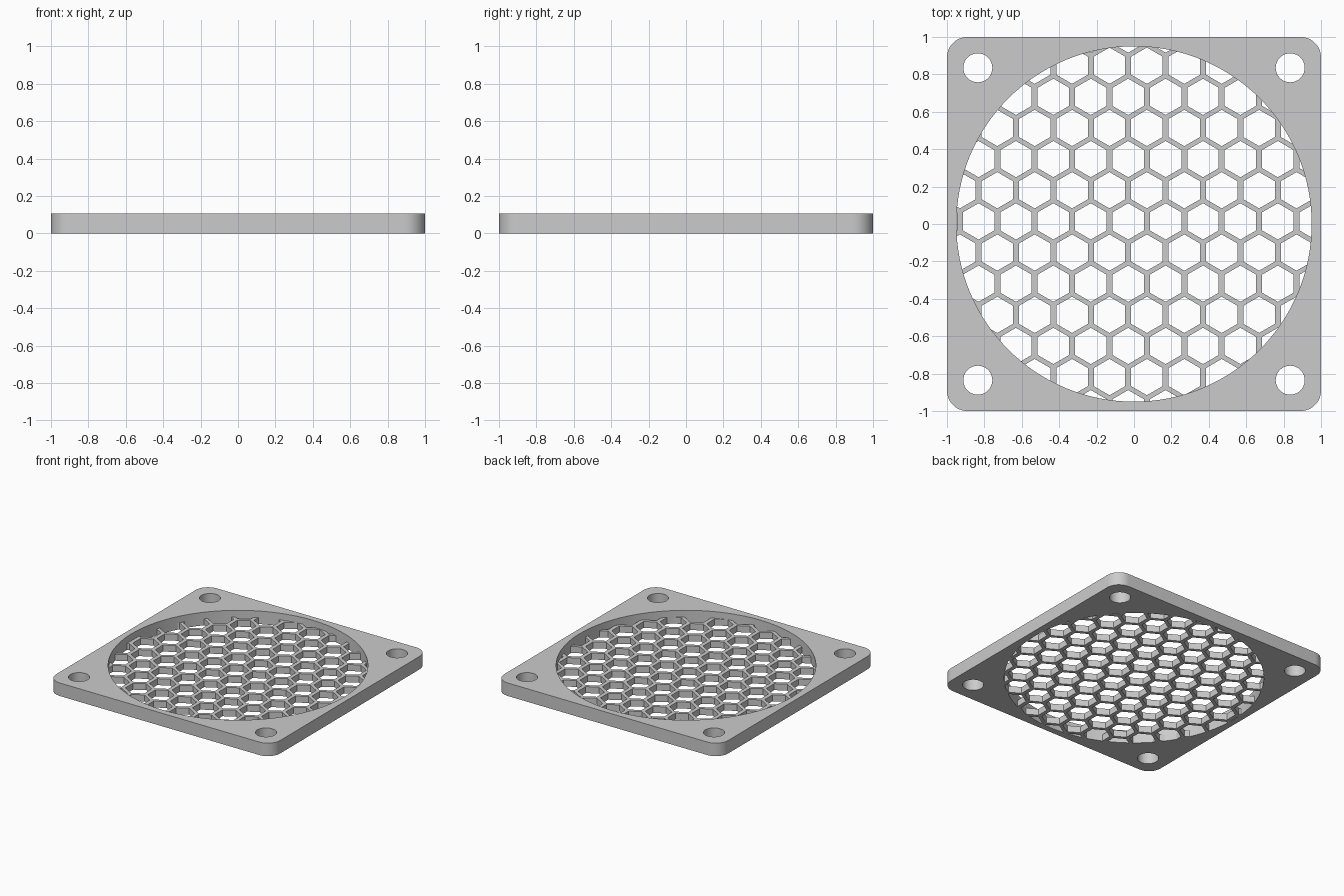
import bpy
import bmesh
from math import sin, cos, pi, hypot, radians

if "Cube" in bpy.data.objects:
    bpy.data.objects.remove(bpy.data.objects["Cube"], do_unlink=True)

THICK, GRILLE = 0.105, 0.052       # frame and grille heights
BORE, CORNER = 0.95, 0.11          # fan opening and corner radii
HOLE_AT, HOLE_R = 0.835, 0.0775    # screw holes
PITCH_X, PITCH_Y = 0.2, 0.1665     # honeycomb spacing
HEX_R = 0.097
HEX_X, HEX_Y = -0.031, 0.014       # honeycomb origin

grey = bpy.data.materials.new("grey plastic")
grey.use_nodes = True
grey.diffuse_color = (0.6, 0.6, 0.6, 1)
grey.node_tree.nodes["Principled BSDF"].inputs["Base Color"].default_value = (0.6, 0.6, 0.6, 1)


def arc(cx, cy, r, n, start=0.0, sweep=2 * pi, closed=True):
    steps = n if closed else n - 1
    return [(cx + r * cos(start + sweep * i / steps),
             cy + r * sin(start + sweep * i / steps)) for i in range(n)]


def prisms(name, outlines, z0, z1):
    """One object made of upright prisms, one for each outline."""
    bm = bmesh.new()
    for outline in outlines:
        low = [bm.verts.new((x, y, z0)) for x, y in outline]
        high = [bm.verts.new((x, y, z1)) for x, y in outline]
        bm.faces.new(low[::-1])
        bm.faces.new(high)
        for i in range(len(low)):
            j = (i + 1) % len(low)
            bm.faces.new((low[i], low[j], high[j], high[i]))
    mesh = bpy.data.meshes.new(name)
    bm.to_mesh(mesh)
    bm.free()
    mesh.materials.append(grey)
    obj = bpy.data.objects.new(name, mesh)
    bpy.context.collection.objects.link(obj)
    return obj


def cut(obj, cutter):
    """Subtract the cutter, then smooth the round walls."""
    cutter.hide_render = True
    mod = obj.modifiers.new("cut", "BOOLEAN")
    mod.operation, mod.solver, mod.object = "DIFFERENCE", "EXACT", cutter
    bpy.ops.object.select_all(action="DESELECT")
    bpy.context.view_layer.objects.active = obj
    obj.select_set(True)
    bpy.ops.object.modifier_apply(modifier=mod.name)
    bpy.data.objects.remove(cutter, do_unlink=True)
    bpy.ops.object.shade_smooth_by_angle(angle=radians(30))


# Square frame with rounded corners, fan opening and four screw holes
edge = 1 - CORNER
signs = [(1, 1), (-1, 1), (-1, -1), (1, -1)]
outline = []
for k, (sx, sy) in enumerate(signs):
    outline += arc(sx * edge, sy * edge, CORNER, 13, k * pi / 2, pi / 2, closed=False)
frame = prisms("frame", [outline], 0, THICK)
openings = [arc(0, 0, BORE, 128)]
openings += [arc(sx * HOLE_AT, sy * HOLE_AT, HOLE_R, 40) for sx, sy in signs]
cut(frame, prisms("opening_cutter", openings, -0.1, THICK + 0.1))

# Thin honeycomb grille, level with the underside of the frame
grille = prisms("honeycomb_grille", [arc(0, 0, BORE, 128)], 0, GRILLE)
cells = []
for row in range(-6, 7):
    for col in range(-6, 7):
        x = HEX_X + (col + 0.5 * (row % 2)) * PITCH_X
        y = HEX_Y + row * PITCH_Y
        if hypot(x, y) < BORE + HEX_R:
            cells.append(arc(x, y, HEX_R, 6, pi / 6))
cut(grille, prisms("cell_cutter", cells, -0.1, GRILLE + 0.1))
